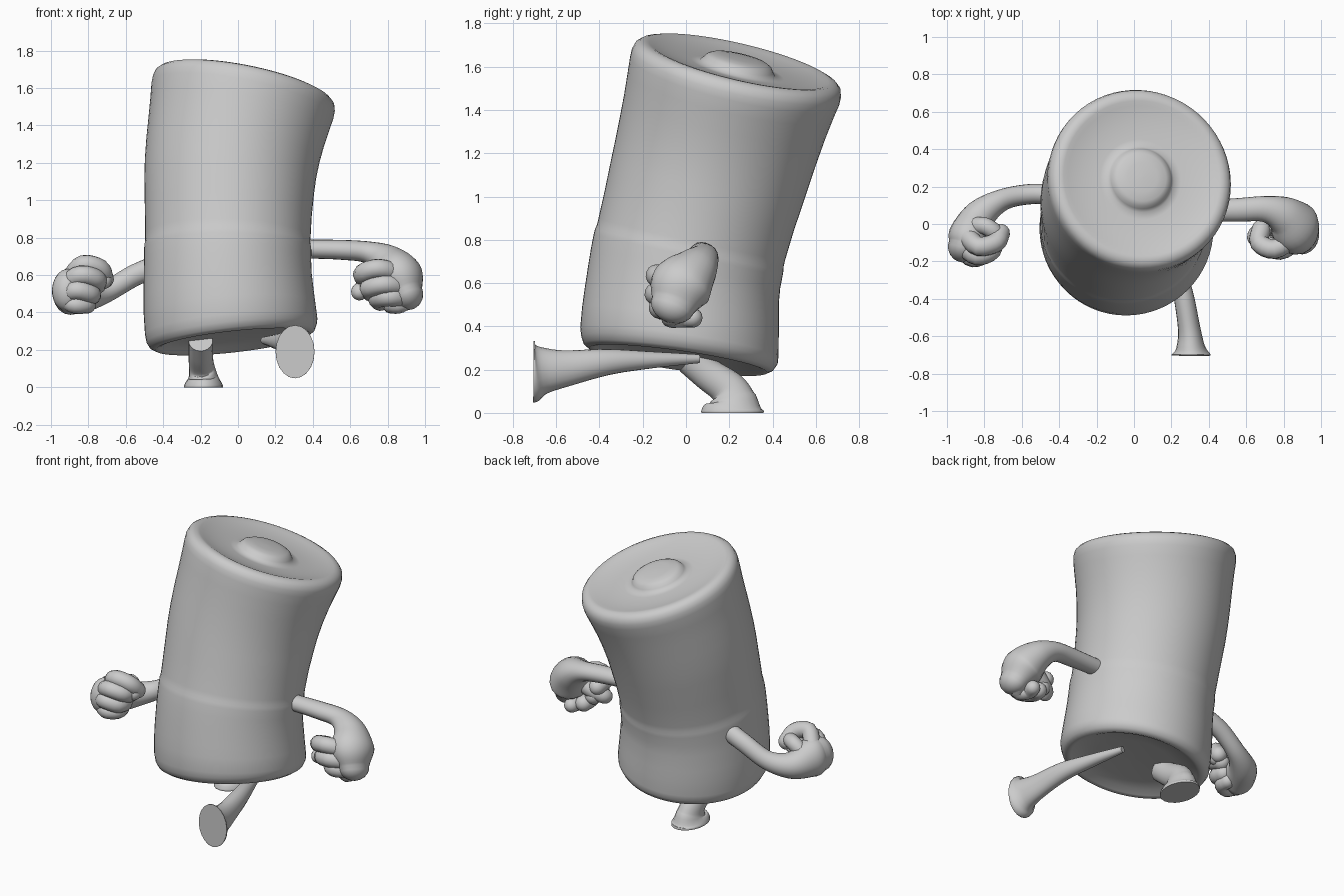
import bpy, bmesh, math
from mathutils import Vector

if "Cube" in bpy.data.objects:
    bpy.data.objects.remove(bpy.data.objects["Cube"])


def catmull(pts, u):
    """Smooth interpolation through tuples; u runs 0..len-1."""
    n = len(pts)
    i = min(int(u), n - 2)
    t = u - i
    p1, p2 = Vector(pts[i]), Vector(pts[i + 1])
    p0 = Vector(pts[i - 1]) if i > 0 else 2 * p1 - p2
    p3 = Vector(pts[i + 2]) if i + 2 < n else 2 * p2 - p1
    return 0.5 * (2 * p1 + (p2 - p0) * t + (2 * p0 - 5 * p1 + 4 * p2 - p3) * t * t
                  + (3 * p1 - p0 - 3 * p2 + p3) * t ** 3)


def loft(name, rings, sides, angle=40):
    """rings: (centre, normal, side reference, radius a, radius b)"""
    bm = bmesh.new()
    loops = []
    for c, n, ref, ra, rb in rings:
        n = n.normalized()
        a = (ref - n * ref.dot(n)).normalized()
        b = n.cross(a)
        loops.append([bm.verts.new(c + a * ra * math.cos(k * math.tau / sides)
                                   + b * rb * math.sin(k * math.tau / sides))
                      for k in range(sides)])
    for l0, l1 in zip(loops, loops[1:]):
        for k in range(sides):
            j = (k + 1) % sides
            bm.faces.new((l0[k], l0[j], l1[j], l1[k]))
    bm.faces.new(loops[0][::-1])
    bm.faces.new(loops[-1])
    bmesh.ops.recalc_face_normals(bm, faces=bm.faces)
    me = bpy.data.meshes.new(name)
    bm.to_mesh(me)
    bm.free()
    ob = bpy.data.objects.new(name, me)
    bpy.context.collection.objects.link(ob)
    bpy.ops.object.select_all(action='DESELECT')
    ob.select_set(True)
    bpy.context.view_layer.objects.active = ob
    bpy.ops.object.shade_smooth_by_angle(angle=math.radians(angle))
    return ob


def tube(name, pts, ref, sides=20, steps=6, end_normal=None, round_start=False, round_end=True):
    """pts: (x, y, z, radius a, radius b) along a smooth path"""
    ref = Vector(ref)
    last = len(pts) - 1
    rings = []
    for s in range(last * steps + 1):
        u = s / steps
        p = catmull(pts, u)
        d = catmull(pts, min(u + .05, last)) - catmull(pts, max(u - .05, 0))
        n = Vector(d[:3])
        if end_normal and u > last - 2:
            # turn gradually towards the sole direction
            n = n.normalized().lerp(Vector(end_normal), (u - last + 2) / 2)
        rings.append((Vector(p[:3]), n, ref, p[3], p[4]))

    def cap(ring, sign):
        c, n, r, a, b = ring
        n = n.normalized()
        return [(c + n * sign * min(a, b) * math.sin(t), n, r, a * math.cos(t), b * math.cos(t))
                for t in (.3, .6, .9, 1.2, 1.45)]
    if round_end:
        rings += cap(rings[-1], 1)
    if round_start:
        rings = cap(rings[0], -1)[::-1] + rings
    return loft(name, rings, sides)


# Body: leaning spine stations (centre x, y, z, slope in x, slope in y)
spine = [(-.03, -.035, .255, .11, -.14), (-.05, -.02, .49, .05, -.17),
         (-.055, .01, .73, -.01, -.22), (-.04, .125, 1.17, -.12, -.22),
         (.03, .232, 1.565, -.20, -.235)]
# profile: (spine position, offset along axis, radius)
profile = [(0, .03, .002), (0, .025, .25), (0, .015, .35), (0, -.005, .39), (0, -.012, .415),
           (0, .005, .443), (0, .035, .458), (.3, 0, .463), (.7, 0, .46), (1, 0, .456),
           (1.5, 0, .449), (1.8, 0, .447), (2, 0, .447), (2.07, 0, .446), (2.12, 0, .442),
           (2.2, 0, .442), (2.5, 0, .447), (2.8, 0, .456), (3, 0, .461), (3.25, 0, .468),
           (3.5, 0, .476), (3.75, 0, .487), (4, -.03, .496), (4, .005, .496), (4, .035, .487),
           (4, .052, .468), (4, .06, .445), (4, .058, .425), (4, .05, .40), (4, .036, .32),
           (4, .026, .22), (4, .028, .18), (4, .045, .165), (4, .063, .153), (4, .075, .13),
           (4, .082, .08), (4, .084, .002)]
rings = []
for u, h, r in profile:
    s = catmull(spine, u)
    n = Vector((-s[3], -s[4], 1)).normalized()
    rings.append((Vector(s[:3]) + n * h, n, Vector((1, 0, 0)), r, r))
loft("body", rings, 64, 60)

# Legs with flared elliptical soles
tube("raised_leg", [(.14, .06, .25, .02, .02), (.2, -.15, .245, .04, .038),
                    (.26, -.36, .235, .053, .06), (.295, -.56, .205, .06, .085),
                    (.303, -.66, .195, .078, .11), (.305, -.695, .19, .102, .138),
                    (.305, -.704, .19, .104, .142)],
     (1, 0, 0), end_normal=(0, -1, 0), round_end=False)
tube("standing_leg", [(-.2, .02, .25, .065, .075), (-.2, .1, .18, .065, .075),
                      (-.195, .19, .115, .068, .085), (-.187, .215, .06, .078, .11),
                      (-.185, .215, .015, .102, .142), (-.185, .215, 0, .104, .144)],
     (1, 0, 0), end_normal=(0, 0, -1), round_end=False)

# Arms flowing into the palms
tube("right_arm", [(.33, .07, .74, .055, .05), (.55, .075, .735, .063, .053),
                   (.7, .08, .72, .07, .06), (.80, .045, .67, .105, .095),
                   (.865, -.02, .59, .145, .125), (.905, -.06, .50, .105, .085)], (0, 1, 0))
tube("left_arm", [(-.4, .155, .66, .06, .055), (-.55, .16, .6, .058, .054),
                  (-.7, .13, .515, .06, .058), (-.82, .05, .485, .085, .085),
                  (-.885, -.06, .51, .125, .105), (-.91, -.12, .52, .115, .085)], (0, 0, 1))

# Curled fingers and thumbs
right = [[(.85, -.08, .61), (.75, -.135, .635), (.67, -.1, .61), (.68, -.03, .58)],
         [(.87, -.09, .54), (.78, -.14, .55), (.7, -.1, .53), (.71, -.03, .51)],
         [(.89, -.07, .48), (.81, -.12, .485), (.75, -.07, .475), (.76, 0, .46)],
         [(.9, -.04, .46), (.86, -.07, .44), (.82, -.02, .44), (.83, .03, .44)],
         [(.8, 0, .6), (.72, -.02, .55), (.66, -.05, .52), (.65, -.07, .51)]]
left = [[(-.89, -.07, .59), (-.83, -.12, .655), (-.74, -.1, .635), (-.715, -.05, .58)],
        [(-.91, -.12, .56), (-.84, -.17, .60), (-.76, -.14, .58), (-.755, -.07, .55)],
        [(-.91, -.14, .5), (-.86, -.18, .52), (-.79, -.15, .5), (-.785, -.09, .49)],
        [(-.92, -.13, .46), (-.87, -.16, .44), (-.81, -.13, .44), (-.81, -.08, .44)],
        [(-.86, -.01, .56), (-.8, -.01, .6), (-.75, -.04, .6), (-.72, -.08, .57)]]
for side, hand in (("right", right), ("left", left)):
    for name, path in zip(("finger_1", "finger_2", "finger_3", "finger_4", "thumb"), hand):
        r = .046 if name in ("finger_4", "thumb") else .052
        tube(f"{side}_{name}", [(*p, r, r) for p in path], (.1, .1, 1), 14, 4, round_start=True)
